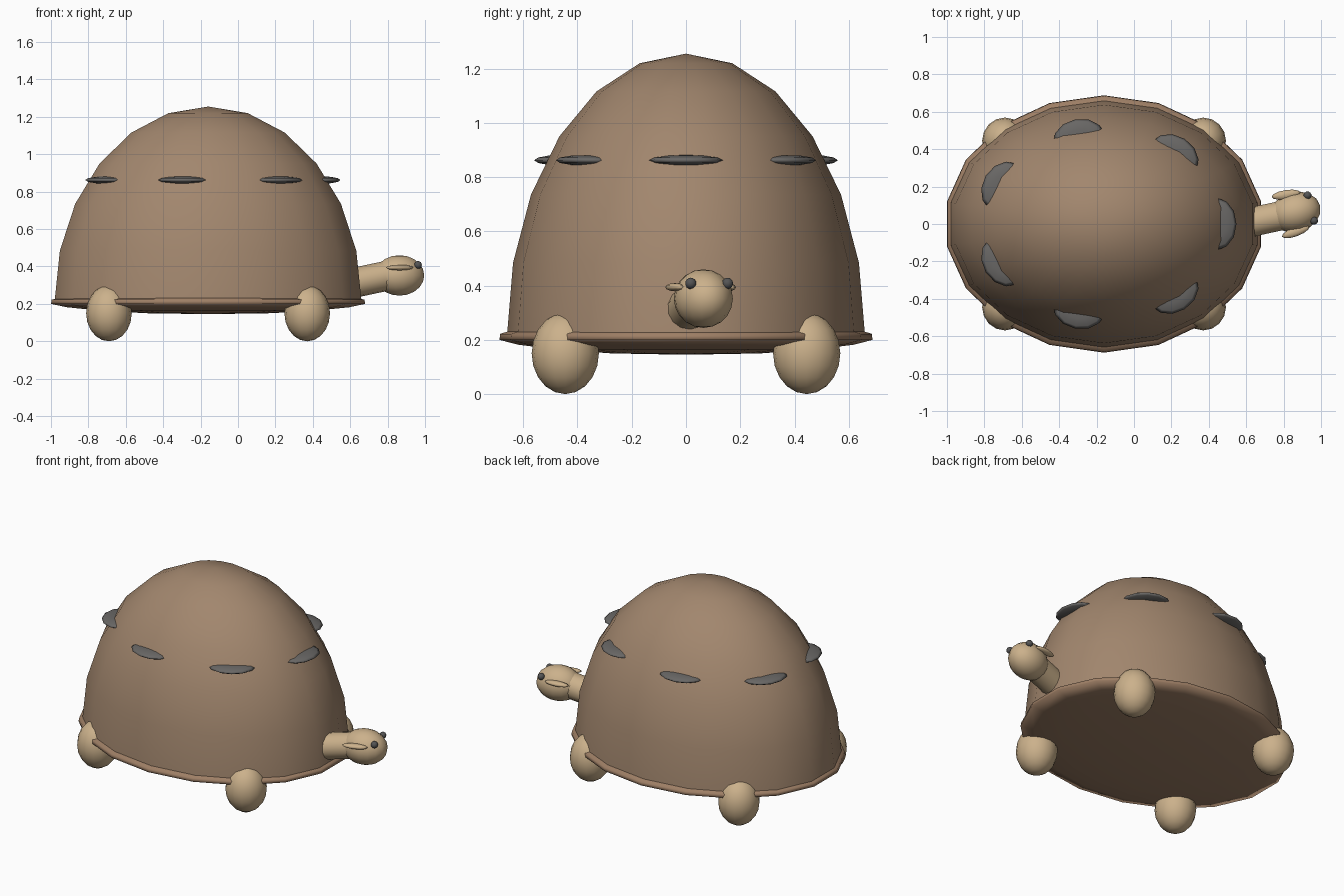
import bpy
import bmesh
from math import sin, cos, pi, tau, atan2, radians
from mathutils import Matrix, Vector

cube = bpy.data.objects.get("Cube")
if cube:
    bpy.data.objects.remove(cube, do_unlink=True)


def material(name, rgb):
    mat = bpy.data.materials.new(name)
    mat.use_nodes = True
    mat.diffuse_color = (*rgb, 1)
    mat.node_tree.nodes["Principled BSDF"].inputs["Base Color"].default_value = (*rgb, 1)
    return mat


shell_brown = material("shell brown", (0.36, 0.24, 0.155))
rim_brown = material("rim brown", (0.34, 0.21, 0.13))
skin_tan = material("skin tan", (0.60, 0.44, 0.26))
spot_grey = material("spot grey", (0.14, 0.135, 0.13))
eye_grey = material("eye grey", (0.09, 0.09, 0.09))


def finish(name, bm, mat):
    """Turn a bmesh into a smooth shaded object."""
    bmesh.ops.recalc_face_normals(bm, faces=bm.faces)
    for face in bm.faces:
        face.smooth = True
    mesh = bpy.data.meshes.new(name)
    bm.to_mesh(mesh)
    bm.free()
    mesh.materials.append(mat)
    obj = bpy.data.objects.new(name, mesh)
    bpy.context.collection.objects.link(obj)
    return obj


def lathe(name, profile, rx, ry, x, mat, sides=18):
    """Oval body of revolution; profile is (relative radius, z)."""
    bm = bmesh.new()
    rings = []
    for r, z in profile:
        if r < 1e-4:
            rings.append([bm.verts.new((x, 0, z))])
        else:
            rings.append([bm.verts.new((x + rx * r * cos(pi / 2 + tau * i / sides),
                                        ry * r * sin(pi / 2 + tau * i / sides), z))
                          for i in range(sides)])
    for a, b in zip(rings, rings[1:]):
        for i in range(sides):
            j = (i + 1) % sides
            if len(a) == 1:
                bm.faces.new((a[0], b[j], b[i]))
            elif len(b) == 1:
                bm.faces.new((a[i], a[j], b[0]))
            else:
                bm.faces.new((a[i], a[j], b[j], b[i]))
    return finish(name, bm, mat)


def ellipsoid(name, centre, radii, mat, yaw=0, sides=12, rings=8):
    bm = bmesh.new()
    place = (Matrix.Translation(centre) @ Matrix.Rotation(yaw, 4, "Z")
             @ Matrix.Diagonal((*radii, 1)))
    bmesh.ops.create_uvsphere(bm, u_segments=sides, v_segments=rings, radius=1, matrix=place)
    return finish(name, bm, mat)


# Domed shell and the shallow plate beneath it
BODY_X = -0.16
dome = [(cos(radians(a)), 0.215 + 1.04 * sin(radians(a))) for a in range(0, 91, 15)]
lathe("shell", dome, 0.833, 0.66, BODY_X, shell_brown)
plate = [(0, 0.145), (0.4, 0.15), (0.7, 0.165), (0.9, 0.182),
         (1, 0.2), (0.995, 0.222), (0.95, 0.232)]
lathe("belly_plate", plate, 0.853, 0.688, BODY_X, rim_brown)

# Spots spaced evenly around the shell, facing outward
for i in range(7):
    a = tau * i / 7
    ellipsoid(f"shell_spot_{i + 1}",
              (BODY_X + 0.60 * cos(a), 0.465 * sin(a), 0.862),
              (0.108, 0.14, 0.02), spot_grey,
              yaw=atan2(sin(a) / 0.515, cos(a) / 0.65), sides=12, rings=6)

# Four stubby legs
for side, sx in (("left", 1), ("right", -1)):
    for end, sy in (("front", -1), ("back", 1)):
        ellipsoid(f"{end}_{side}_leg", (BODY_X + sx * 0.53, sy * 0.445, 0.15),
                  (0.122, 0.124, 0.15), skin_tan, sides=16, rings=10)

# Neck reaching out of the shell
start, end = Vector((0.56, -0.005, 0.30)), Vector((0.82, 0.052, 0.355))
axis = end - start
bm = bmesh.new()
bmesh.ops.create_cone(bm, cap_ends=False, segments=14, radius1=0.08, radius2=0.08,
                      depth=axis.length,
                      matrix=Matrix.Translation((start + end) / 2)
                      @ axis.to_track_quat("Z", "Y").to_matrix().to_4x4())
finish("neck", bm, skin_tan)

# Head turned slightly, with eyes and flat ears
YAW = radians(14.5)
HEAD = Vector((0.863, 0.064, 0.352))
turn = Matrix.Rotation(YAW, 3, "Z")
ellipsoid("head", HEAD, (0.137, 0.107, 0.108), skin_tan, YAW, 16, 10)
for side, s in (("far", 1), ("near", -1)):
    ellipsoid(f"{side}_eye", HEAD + turn @ Vector((0.085, s * 0.07, 0.056)),
              (0.021, 0.021, 0.021), eye_grey, YAW)
    ellipsoid(f"{side}_ear", HEAD + turn @ Vector((-0.025, s * 0.102, 0.042)),
              (0.078, 0.025, 0.015), skin_tan, YAW - s * 0.1, 12, 6)
